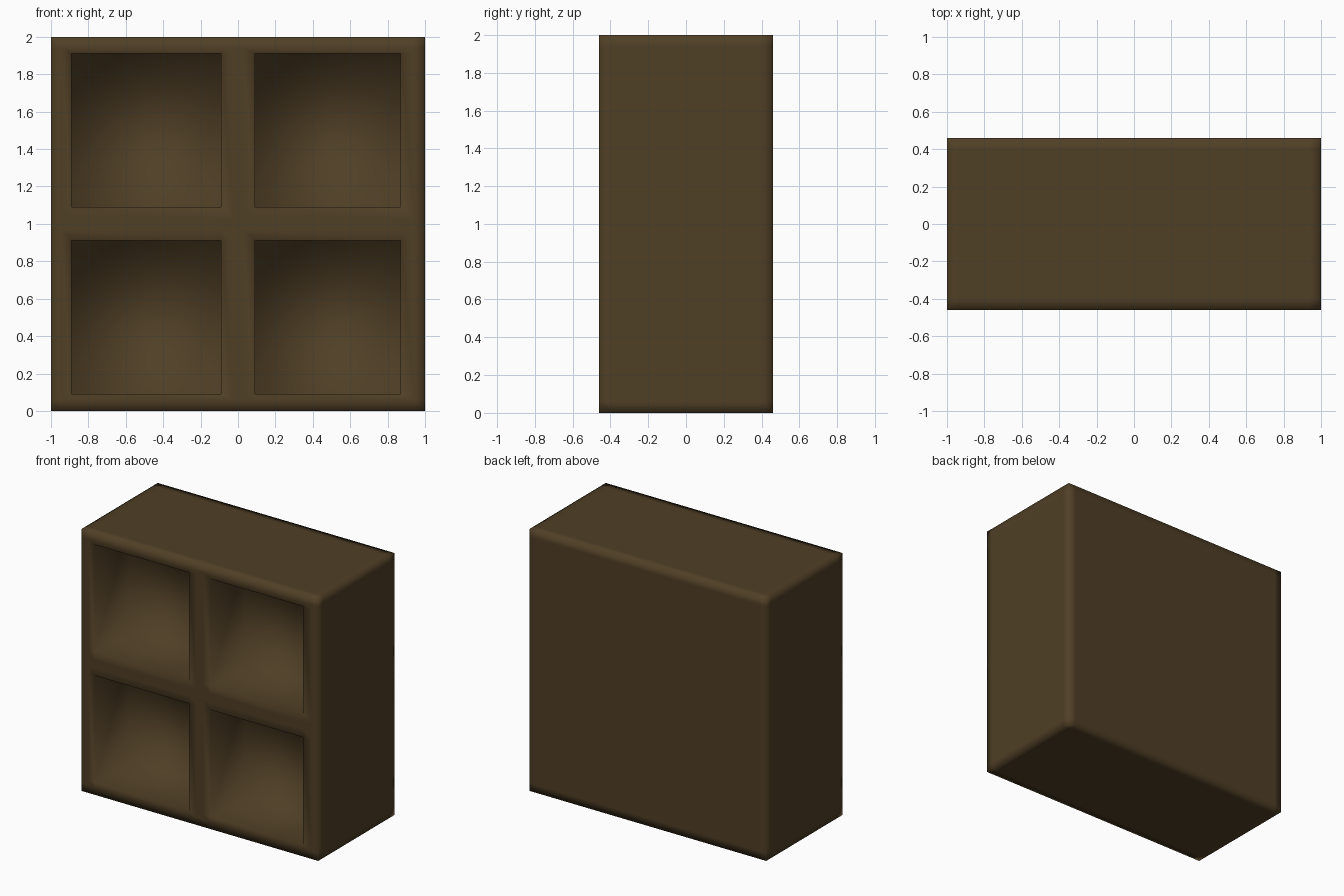
import bpy
import bmesh
from mathutils import Vector

cube = bpy.data.objects.get("Cube")
if cube:
    bpy.data.objects.remove(cube, do_unlink=True)

HALF_DEPTH = 0.46
RECESS = 0.42
EDGE = 0.06  # spacing of the loops that hold the soft edge shading

# Compartment openings as (low, high) spans
COLUMNS = [(-0.89, -0.09), (0.09, 0.87)]
ROWS = [(0.09, 0.91), (1.09, 1.91)]

wood = bpy.data.materials.new("dark_brown_wood")
wood.use_nodes = True
colour = (0.08, 0.05, 0.019, 1)
wood.diffuse_color = colour
shader = next(n for n in wood.node_tree.nodes if n.type == 'BSDF_PRINCIPLED')
shader.inputs["Base Color"].default_value = colour
shader.inputs["Roughness"].default_value = 0.8


def cut(bm, axis, position):
    """Slice a full loop around the block."""
    point, normal = Vector(), Vector()
    point[axis] = position
    normal[axis] = 1
    bmesh.ops.bisect_plane(bm, geom=bm.verts[:] + bm.edges[:] + bm.faces[:],
                           plane_co=point, plane_no=normal)


# Solid block
bm = bmesh.new()
bmesh.ops.create_cube(bm, size=2)
for v in bm.verts:
    v.co = (v.co.x, v.co.y * HALF_DEPTH, v.co.z + 1)

# Loops for the openings, the dividers and the outer edges
for axis, spans, low, high in ((0, COLUMNS, -1, 1), (2, ROWS, 0, 2)):
    middle = (low + high) / 2
    for position in (low + EDGE, high - EDGE, middle - 0.03, middle + 0.03):
        cut(bm, axis, position)
    for span in spans:
        for position in span:
            cut(bm, axis, position)
for side in (-1, 1):
    cut(bm, 1, side * (HALF_DEPTH - EDGE))


def is_opening(face):
    c = face.calc_center_median()
    return (c.y < -HALF_DEPTH + 0.001
            and any(a < c.x < b for a, b in COLUMNS)
            and any(a < c.z < b for a, b in ROWS))


# Push the four compartments into the block
openings = [f for f in bm.faces if is_opening(f)]
for face in bmesh.ops.extrude_discrete_faces(bm, faces=openings)["faces"]:
    bmesh.ops.translate(bm, verts=face.verts[:], vec=(0, RECESS, 0))

bmesh.ops.recalc_face_normals(bm, faces=bm.faces[:])
for face in bm.faces:
    face.smooth = True

mesh = bpy.data.meshes.new("shelf_cabinet")
bm.to_mesh(mesh)
bm.free()
mesh.materials.append(wood)
bpy.context.collection.objects.link(bpy.data.objects.new("shelf_cabinet", mesh))
